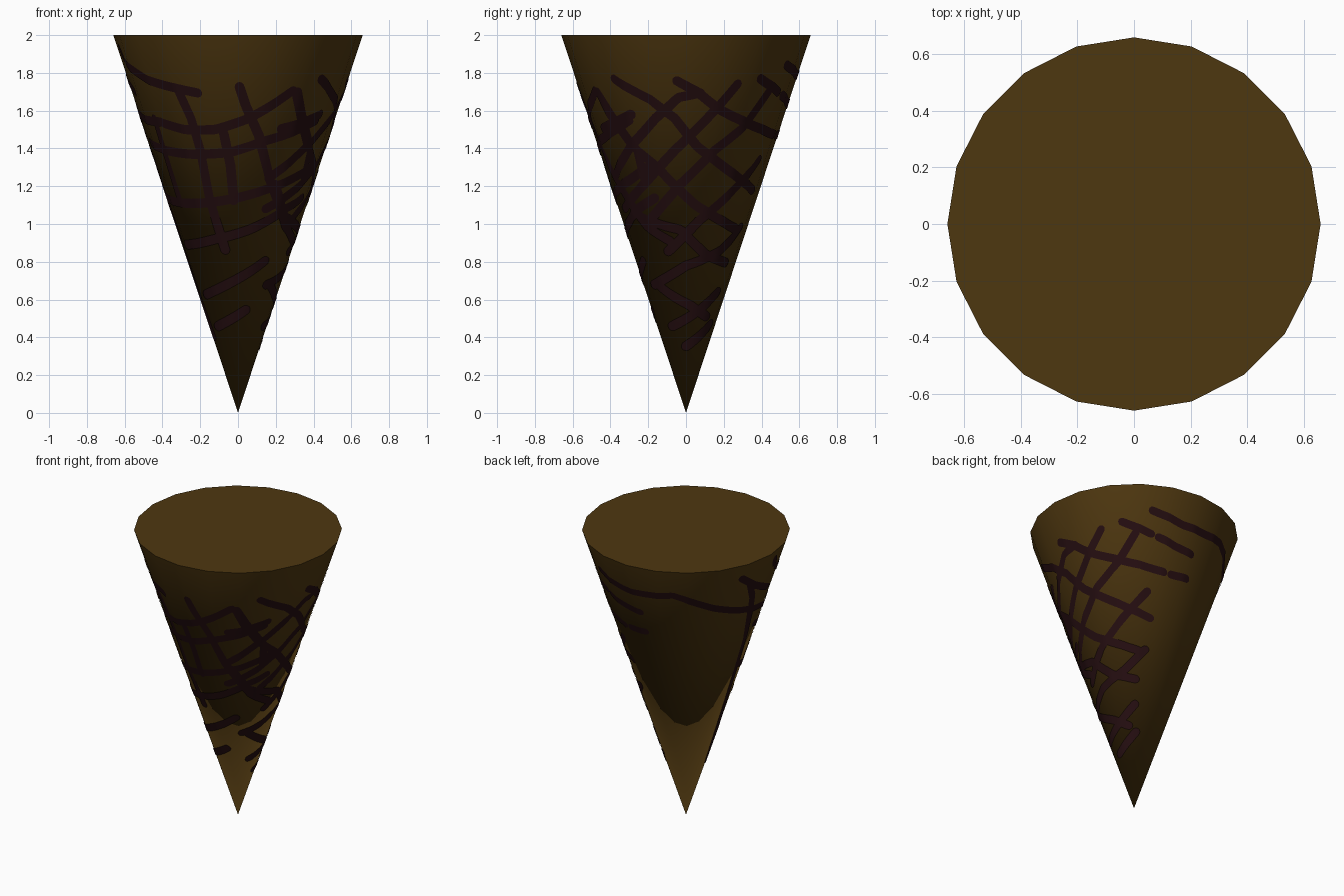
import bpy
import math

if "Cube" in bpy.data.objects:
    bpy.data.objects.remove(bpy.data.objects["Cube"])

HEIGHT, RADIUS, SIDES = 2.0, 0.66, 20
SLOPE = RADIUS / HEIGHT
SLANT = math.sqrt(1 + SLOPE ** 2)
UNROLL = SLOPE / SLANT          # flat angle per cone angle
HALF_WIDTH, LIFT = 0.026, 0.004


def material(name, color):
    m = bpy.data.materials.new(name)
    m.diffuse_color = (*color, 1)
    m.use_nodes = True
    m.node_tree.nodes["Principled BSDF"].inputs["Base Color"].default_value = m.diffuse_color
    return m


brown = material("wafer_brown", (0.076, 0.038, 0.005))
dark = material("dark_chocolate", (0.017, 0.004, 0.005))

# Wafer cone, point down
bpy.ops.mesh.primitive_cone_add(vertices=SIDES, radius1=0, radius2=RADIUS,
                                depth=HEIGHT, location=(0, 0, HEIGHT / 2))
cone = bpy.context.object
cone.name = "wafer_cone"
cone.data.materials.append(brown)
bpy.ops.object.shade_smooth_by_angle(angle=math.radians(30))

# Painted lines on the front: (x, z)
front = [
    [(-.60, 1.86), (-.47, 1.76), (-.33, 1.72), (-.19, 1.69)],
    [(-.33, 1.74), (-.25, 1.56), (-.20, 1.39), (-.15, 1.13), (-.06, .84)],
    [(-.41, 1.54), (-.28, 1.50), (-.12, 1.50), (.06, 1.56), (.31, 1.72)],
    [(-.47, 1.44), (-.25, 1.37), (-.04, 1.38), (.14, 1.44), (.43, 1.56)],
    [(-.38, 1.15), (-.20, 1.11), (.14, 1.18), (.41, 1.33)],
    [(-.28, .89), (-.12, .92), (.06, .97), (.25, 1.08), (.35, 1.15)],
    [(-.18, .62), (-.02, .70), (.16, .82)],
    [(-.12, .45), (.06, .56)],
    [(0, 1.75), (.04, 1.63), (.11, 1.47), (.17, 1.23), (.25, .99), (.29, .90)],
    [(.31, 1.72), (.34, 1.58), (.38, 1.39), (.34, 1.22)],
    [(-.45, 1.58), (-.36, 1.29), (-.30, 1.10)],
    [(-.08, 1.50), (-.04, 1.31), (-.02, 1.10)],
]
# Painted lattice on the right: (y, z)
right = [
    [(-.40, 1.78), (-.19, 1.66), (-.06, 1.56), (.06, 1.41), (.23, 1.28), (.36, 1.17)],
    [(-.07, 1.77), (.06, 1.70), (.17, 1.61), (.31, 1.54), (.47, 1.47)],
    [(.38, 1.78), (.50, 1.69)],
    [(-.48, 1.72), (-.40, 1.57), (-.30, 1.43), (-.16, 1.31), (.05, 1.10), (.28, .96)],
    [(-.36, 1.23), (-.24, 1.04), (-.03, .97), (.10, .84), (.22, .79)],
    [(-.16, .69), (.02, .57), (.12, .50)],
    [(.29, 1.76), (.16, 1.61), (-.06, 1.39), (-.24, 1.19), (-.33, 1.07)],
    [(.45, 1.72), (.31, 1.52), (.15, 1.39), (-.03, 1.21), (-.19, 1.02)],
    [(.40, 1.36), (.26, 1.19), (.07, 1.02), (-.11, .84)],
    [(.30, 1.00), (.18, .86), (0, .78), (-.18, .67)],
    [(.18, .66), (.05, .53), (-.09, .45)],
    [(.14, .49), (-.02, .34)],
    [(.10, 1.70), (-.04, 1.67), (-.16, 1.56), (-.30, 1.40), (-.38, 1.23)],
    [(-.27, 1.59), (-.45, 1.50)],
]
# Painted lines round the back: (degrees from the front, z)
back = [
    [(149, 1.85), (172, 1.79), (188, 1.79), (207, 1.81), (215, 1.78),
     (266, 1.60), (290, 1.55), (310, 1.54)],
    [(248, 1.91), (262, 1.80), (285, 1.69)],
    [(256, 1.86), (264, 1.70), (272, 1.36), (277, .88), (290, .38)],
    [(166, 1.47), (186, 1.48)],
    [(154, 1.69), (168, 1.65), (185, 1.63)],
    [(277, 1.95), (282, 1.86)],
]


def around(offset, z, base):
    s = max(-1, min(1, offset / (SLOPE * z)))
    return base + math.asin(s), z


strokes = [[around(x, z, 0) for x, z in s] for s in front]
strokes += [[around(y, z, math.pi / 2) for y, z in s] for s in right]
strokes += [[(math.radians(a), z) for a, z in s] for s in back]


def unroll(a, z):
    return (z * SLANT * math.cos(a * UNROLL), z * SLANT * math.sin(a * UNROLL))


def roll(u, v):
    """Flat pattern point back onto the faceted cone, lifted slightly."""
    a = math.atan2(v, u) / UNROLL
    z = math.hypot(u, v) / SLANT
    step = 2 * math.pi / SIDES
    r = SLOPE * z * math.cos(step / 2) / math.cos(a % step - step / 2) + LIFT
    return (r * math.sin(a), -r * math.cos(a), z)


def sample(points):
    """Evenly spaced points along a polyline, with round-cap detail."""
    lengths = [math.dist(p, q) for p, q in zip(points, points[1:])]
    total = sum(lengths)
    count = max(2, round(total / 0.02))
    caps = [0, .002, .008]
    ds = caps + [total * i / count for i in range(1, count)] + [total - c for c in caps]
    out = []
    for d in sorted(ds):
        rest, i = d, 0
        while i < len(lengths) - 1 and rest > lengths[i]:
            rest -= lengths[i]
            i += 1
        t = rest / lengths[i]
        p, q = points[i], points[i + 1]
        end = min(HALF_WIDTH, d, total - d)
        w = math.sqrt(max(0, HALF_WIDTH ** 2 - (HALF_WIDTH - end) ** 2))
        out.append((p[0] + (q[0] - p[0]) * t, p[1] + (q[1] - p[1]) * t, max(w, .003)))
    return out


# Thin ribbons following the strokes
verts, faces = [], []
ACROSS = (-1, -.33, .33, 1)
for stroke in strokes:
    path = sample([unroll(a, z) for a, z in stroke])
    start = len(verts)
    for i, (u, v, w) in enumerate(path):
        p, q = path[max(0, i - 2)], path[min(len(path) - 1, i + 2)]
        du, dv = q[0] - p[0], q[1] - p[1]
        n = math.hypot(du, dv)
        for k in ACROSS:
            verts.append(roll(u - dv / n * w * k, v + du / n * w * k))
    for i in range(len(path) - 1):
        for k in range(3):
            b = start + i * 4 + k
            faces.append((b, b + 4, b + 5, b + 1))

mesh = bpy.data.meshes.new("painted_lines")
mesh.from_pydata(verts, [], faces)
mesh.materials.append(dark)
# Turn every face outward
for f in mesh.polygons:
    if f.normal.x * f.center.x + f.normal.y * f.center.y < 0:
        f.flip()
mesh.update()
mesh.shade_smooth()
lines = bpy.data.objects.new("painted_lines", mesh)
bpy.context.collection.objects.link(lines)
